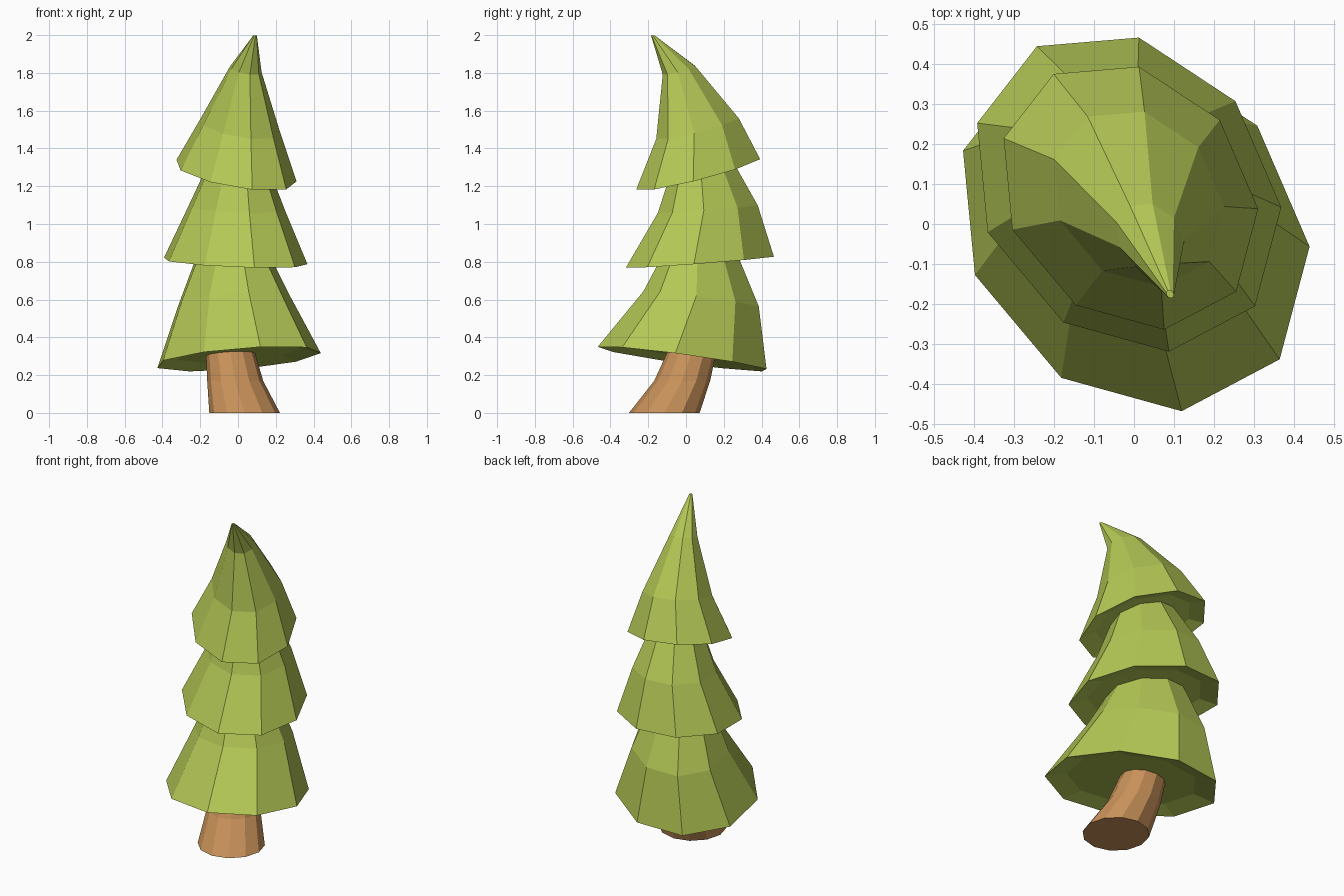
import bpy
import bmesh
from math import cos, sin, radians, tau
from mathutils import Matrix, Vector

default_cube = bpy.data.objects.get("Cube")
if default_cube:
    bpy.data.objects.remove(default_cube, do_unlink=True)


def make_material(name, colour):
    material = bpy.data.materials.new(name)
    material.use_nodes = True
    material.diffuse_color = (*colour, 1)
    shader = material.node_tree.nodes["Principled BSDF"]
    shader.inputs["Base Color"].default_value = (*colour, 1)
    shader.inputs["Roughness"].default_value = 0.9
    return material


leaf_green = make_material("leaf green", (0.45, 0.57, 0.09))
bark_brown = make_material("bark brown", (0.57, 0.28, 0.10))

STRETCH = Matrix.Rotation(radians(130), 2)


def make_ring(bm, sides, centre, radius, slope=(0, 0), squash=1.0):
    """Ring of vertices on a sloping plane, squashed across one diagonal."""
    ring = []
    for i in range(sides):
        angle = tau * i / sides - radians(10)
        offset = STRETCH @ Vector((radius * cos(angle), radius * squash * sin(angle)))
        rise = offset.dot(Vector(slope))
        ring.append(bm.verts.new(Vector(centre) + Vector((*offset, rise))))
    return ring


def loft(name, rings, sides, material, squash=1.0):
    """Skin a solid through rings given as (centre, radius, slope)."""
    bm = bmesh.new()
    loops = [make_ring(bm, sides, *ring, squash) for ring in rings]
    for low, high in zip(loops, loops[1:]):
        for i in range(sides):
            j = (i + 1) % sides
            bm.faces.new((low[i], low[j], high[j], high[i]))
    bm.faces.new(loops[0][::-1])
    bm.faces.new(loops[-1])
    bmesh.ops.recalc_face_normals(bm, faces=bm.faces)
    mesh = bpy.data.meshes.new(name)
    bm.to_mesh(mesh)
    bm.free()
    mesh.materials.append(material)
    part = bpy.data.objects.new(name, mesh)
    bpy.context.collection.objects.link(part)
    return part


def foliage(name, rings):
    """Foliage skirt with a shallow hollow under its rim."""
    centre, radius, slope = rings[0]
    hollow = (Vector(centre) + Vector((0, 0, 0.03)), radius * 0.75, slope)
    return loft(name, [hollow] + rings, 9, leaf_green, squash=0.82)


# Leaning trunk
level = (0, 0)
loft("trunk", [
    ((0.035, -0.115, 0), 0.187, level),
    ((-0.015, -0.02, 0.17), 0.148, level),
    ((-0.04, 0.03, 0.32), 0.13, level),
    ((-0.05, 0.06, 0.45), 0.125, level),
], 12, bark_brown)

# Three overlapping foliage tiers
low_slope = (0.057, -0.125)
foliage("lower_foliage", [
    ((0, -0.013, 0.286), 0.49, low_slope),
    ((-0.025, 0.085, 0.60), 0.335, low_slope),
    ((-0.03, 0.08, 0.87), 0.20, level),
])

middle_slope = (-0.026, 0.072)
foliage("middle_foliage", [
    ((-0.017, 0.08, 0.80), 0.43, middle_slope),
    ((-0.01, 0.12, 1.08), 0.29, middle_slope),
    ((0, 0.09, 1.34), 0.165, middle_slope),
])

top_slope = (-0.115, 0.235)
foliage("top_foliage", [
    ((-0.012, 0.07, 1.27), 0.36, top_slope),
    ((0.01, 0.065, 1.51), 0.24, top_slope),
    ((0.04, -0.035, 1.815), 0.095, top_slope),
    ((0.09, -0.175, 1.998), 0.011, level),
])
